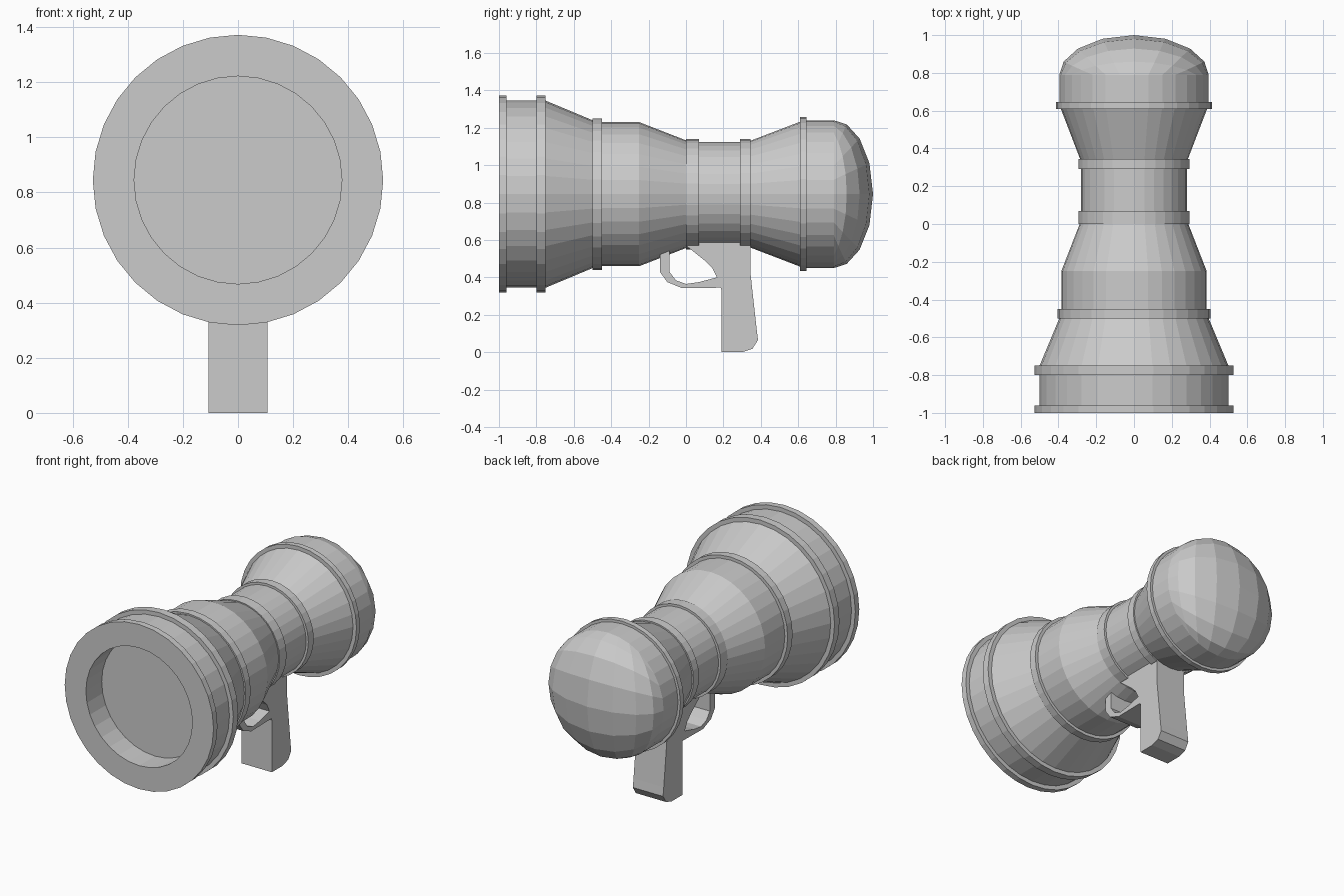
import bpy, bmesh
from math import sin, cos, pi, sqrt, hypot

if "Cube" in bpy.data.objects:
    bpy.data.objects.remove(bpy.data.objects["Cube"])

AXIS_Z = 0.845   # height of the barrel axis
SIDES = 32


def finish(bm, name):
    bmesh.ops.recalc_face_normals(bm, faces=bm.faces)
    mesh = bpy.data.meshes.new(name)
    bm.to_mesh(mesh)
    bm.free()
    obj = bpy.data.objects.new(name, mesh)
    bpy.context.collection.objects.link(obj)
    return obj


def lathe(name, profile, closed=False, cap_start=False):
    """Revolve (y, radius) points about the barrel axis."""
    bm = bmesh.new()
    loops = [[bm.verts.new((r * sin(2 * pi * i / SIDES), y,
                            AXIS_Z + r * cos(2 * pi * i / SIDES)))
              for i in range(SIDES)] for y, r in profile]
    pairs = list(zip(loops, loops[1:]))
    if closed:
        pairs.append((loops[-1], loops[0]))
    for a, b in pairs:
        for i in range(SIDES):
            j = (i + 1) % SIDES
            bm.faces.new((a[i], a[j], b[j], b[i]))
    if cap_start:
        bm.faces.new(loops[0])
    return finish(bm, name)


# Barrel: recessed muzzle floor, front lip, then the stepped outer shell
lathe("barrel", [
    (-0.84, 0.377), (-1.0, 0.377), (-1.0, 0.527), (-0.96, 0.527),
    (-0.96, 0.50), (-0.75, 0.50), (-0.475, 0.385), (-0.25, 0.385),
    (0.02, 0.28), (0.33, 0.28), (0.63, 0.395), (0.79, 0.395),
], cap_start=True)

# Raised bands: start, end, outer radius, inner radius
bands = [(-0.80, -0.75, 0.527, 0.48), (-0.50, -0.45, 0.405, 0.36),
         (0.0, 0.07, 0.295, 0.26), (0.29, 0.345, 0.295, 0.26),
         (0.61, 0.645, 0.412, 0.37)]
for n, (y0, y1, r, inner) in enumerate(bands, 1):
    lathe(f"band_{n}", [(y0, inner), (y0, r), (y1, r), (y1, inner)], closed=True)

# Rear dome: square quad grid mapped onto a flattened half sphere
bm = bmesh.new()
rows = []
for i in range(-4, 5):
    row = []
    for j in range(-4, 5):
        u, v = (sqrt(2) * sin(k * pi / 16) for k in (i, j))
        x, z = u * sqrt(1 - v * v / 2), v * sqrt(1 - u * u / 2)
        d = min(hypot(x, z), 1.0)
        s = sin(d * pi / 2) / d if d > 1e-6 else 0.0
        row.append(bm.verts.new((0.395 * x * s, 0.79 + 0.21 * cos(d * pi / 2),
                                 AXIS_Z + 0.395 * z * s)))
    rows.append(row)
for a, b in zip(rows, rows[1:]):
    for j in range(8):
        bm.faces.new((a[j], a[j + 1], b[j + 1], b[j]))
finish(bm, "rear_dome")

# Grip, trigger and guard: one side profile (y, z) extruded across x
grip = [(0.19, 0.0), (0.30, 0.0), (0.355, 0.018), (0.385, 0.065), (0.378, 0.12),
        (0.345, 0.42), (0.345, 0.62), (0.0, 0.62), (0.0, 0.57), (0.10, 0.49),
        (0.14, 0.45), (0.165, 0.40), (0.07, 0.375), (0.0, 0.365), (-0.055, 0.385),
        (-0.088, 0.43), (-0.088, 0.60), (-0.14, 0.60), (-0.14, 0.43),
        (-0.10, 0.375), (-0.02, 0.342), (0.185, 0.345), (0.19, 0.33)]
bm = bmesh.new()
face = bm.faces.new([bm.verts.new((-0.107, y, z)) for y, z in grip])
ext = bmesh.ops.extrude_face_region(bm, geom=[face], use_keep_orig=True)
moved = [g for g in ext["geom"] if isinstance(g, bmesh.types.BMVert)]
bmesh.ops.translate(bm, verts=moved, vec=(0.214, 0, 0))
finish(bm, "grip_and_trigger_guard")
